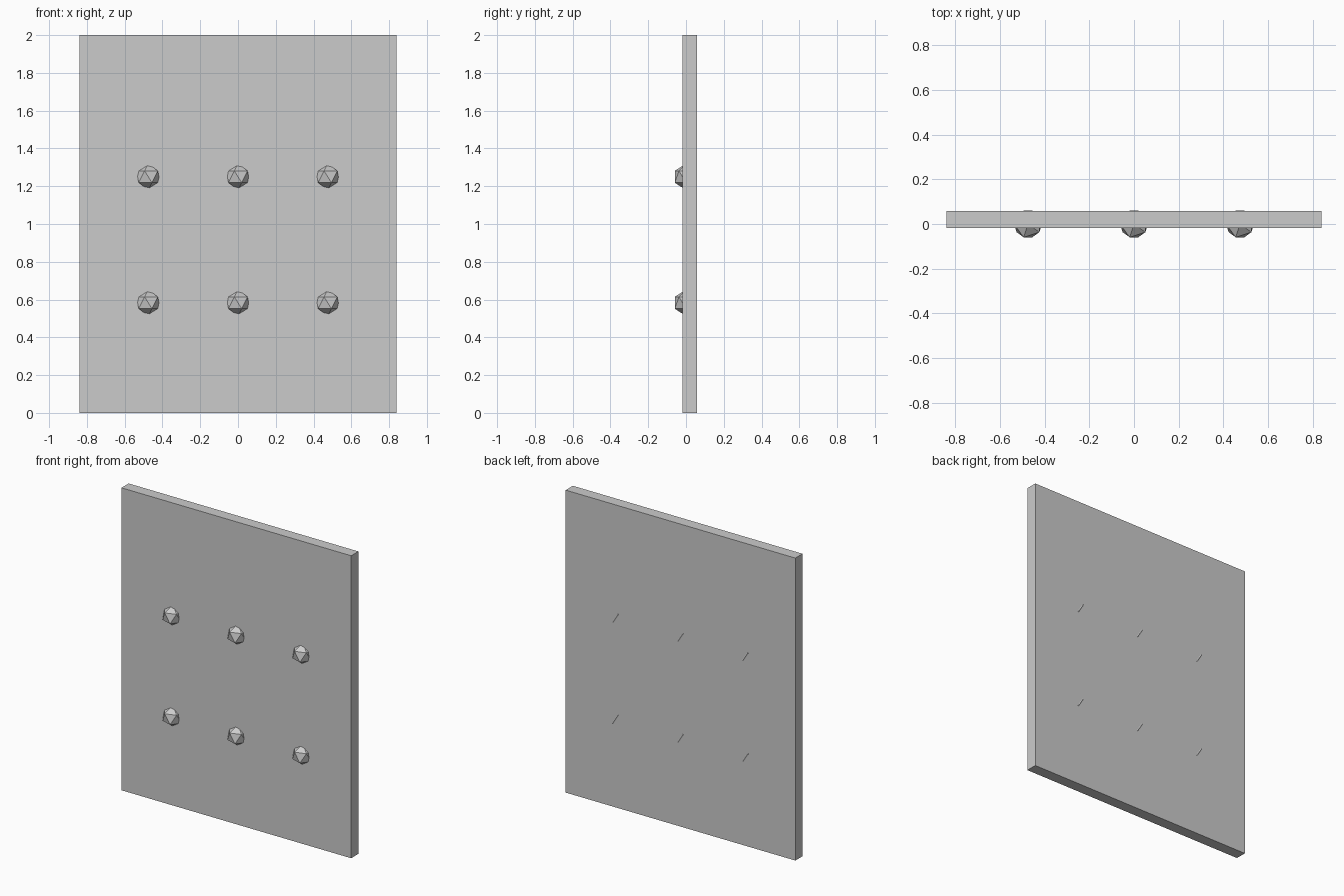
import bpy, math

cube = bpy.data.objects.get("Cube")
if cube:
    bpy.data.objects.remove(cube, do_unlink=True)

# One plain grey for the whole model
grey = bpy.data.materials.new("light_grey")
grey.use_nodes = True
colour = (0.6, 0.6, 0.6, 1)
grey.diffuse_color = colour
grey.node_tree.nodes["Principled BSDF"].inputs["Base Color"].default_value = colour


def finish(name):
    obj = bpy.context.object
    obj.name = name
    obj.data.materials.append(grey)
    return obj


# Flat upright board
bpy.ops.mesh.primitive_cube_add(size=1, location=(0, 0.02, 1))
board = finish("board")
board.scale = (1.68, 0.075, 2)

# Two rows of three faceted studs, poking slightly through the back
for row, z in (("lower", 0.583), ("upper", 1.25)):
    for column, x in (("right", -0.475), ("middle", 0), ("left", 0.475)):
        bpy.ops.mesh.primitive_ico_sphere_add(
            subdivisions=1, radius=0.07, location=(x, 0, z),
            rotation=(0, 0, math.pi))
        finish(f"{row}_{column}_stud")
